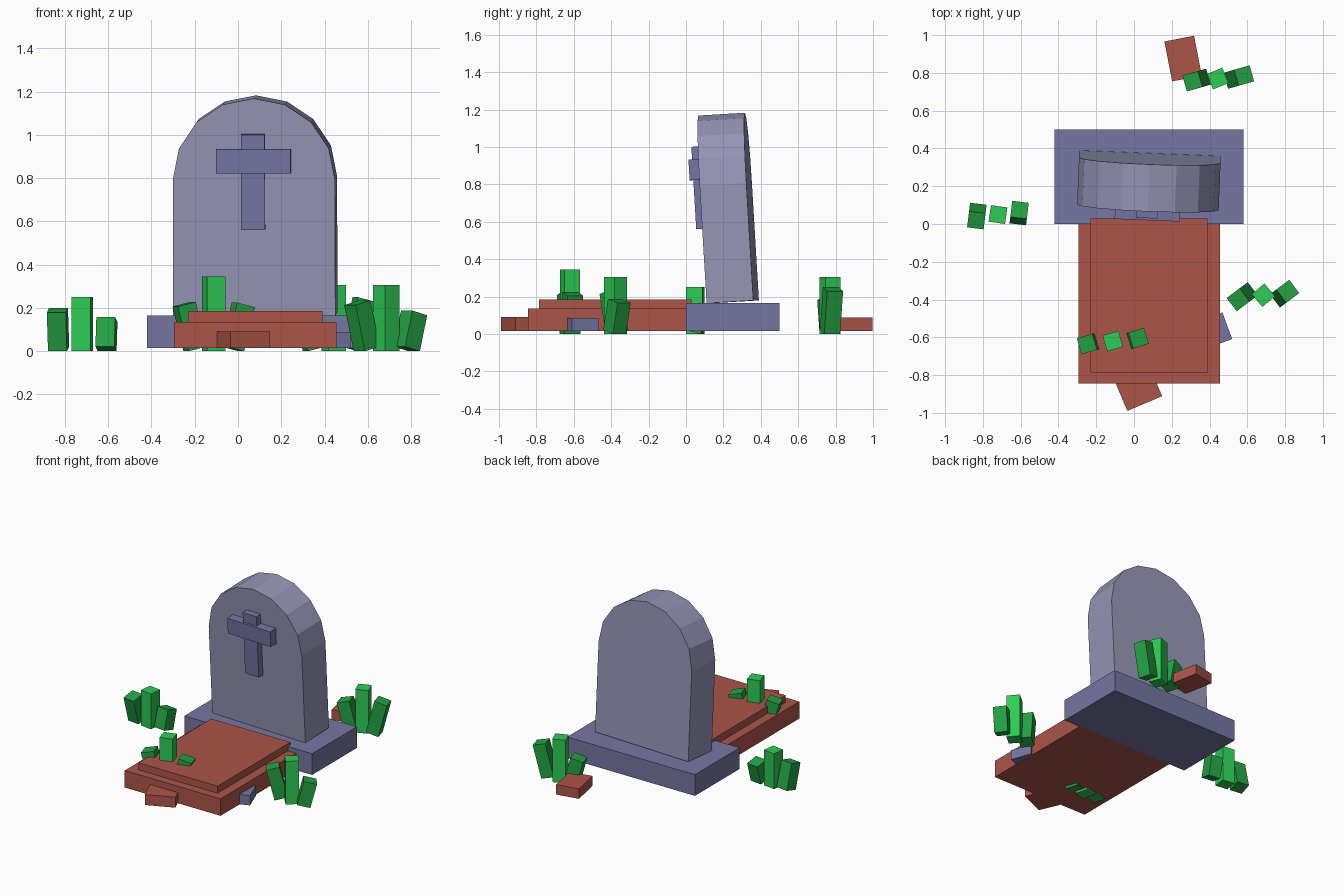
import bpy, bmesh, math
from mathutils import Matrix, Vector

cube = bpy.data.objects.get("Cube")
if cube:
    bpy.data.objects.remove(cube, do_unlink=True)


def material(name, rgb):
    m = bpy.data.materials.new(name)
    m.use_nodes = True
    color = (*rgb, 1)
    m.diffuse_color = color
    bsdf = next(n for n in m.node_tree.nodes if n.type == "BSDF_PRINCIPLED")
    bsdf.inputs["Base Color"].default_value = color
    return m


STONE = material("light_stone", (0.30, 0.30, 0.47))
DARK_STONE = material("dark_stone", (0.18, 0.18, 0.37))
EARTH = material("red_earth", (0.41, 0.09, 0.065))
LEAF = material("leaf_green", (0.018, 0.36, 0.056))
BRIGHT_LEAF = material("bright_leaf_green", (0.027, 0.60, 0.09))


def finish(name, bm, mat, matrix):
    bmesh.ops.recalc_face_normals(bm, faces=bm.faces)
    mesh = bpy.data.meshes.new(name)
    bm.to_mesh(mesh)
    bm.free()
    mesh.materials.append(mat)
    ob = bpy.data.objects.new(name, mesh)
    ob.matrix_world = matrix
    bpy.context.collection.objects.link(ob)
    return ob


def box(name, mat, center, size, matrix=Matrix()):
    bm = bmesh.new()
    bmesh.ops.create_cube(bm, size=1)
    bmesh.ops.scale(bm, vec=size, verts=bm.verts)
    return finish(name, bm, mat, matrix @ Matrix.Translation(center))


def turned(x, y, z, yaw, lean=0):
    """Placement turned about z, then leaning along its own x."""
    return (Matrix.Translation((x, y, z)) @ Matrix.Rotation(math.radians(yaw), 4, "Z")
            @ Matrix.Rotation(lean, 4, "Y"))


# Plinth and grave mound
box("plinth", DARK_STONE, (0.08, 0.25, 0.09), (1, 0.5, 0.15))
box("mound_lower", EARTH, (0.08, -0.42, 0.075), (0.75, 0.85, 0.12))
box("mound_upper", EARTH, (0.08, -0.378, 0.155), (0.62, 0.815, 0.06))

# Leaning headstone with an eight-sided arch
tilt = (Matrix.Translation((0.08, 0.25, 0.172))
        @ Matrix.Rotation(math.radians(-2.3), 4, "Z")
        @ Matrix.Rotation(math.radians(3.4), 4, "X"))
RADIUS, DEPTH, SPRING = 0.375, 0.25, 0.63
bm = bmesh.new()
outline = [(-RADIUS, 0), (RADIUS, 0)]
outline += [(RADIUS * math.cos(a), SPRING + RADIUS * math.sin(a))
            for a in (math.pi * i / 8 for i in range(9))]
face = bm.faces.new([bm.verts.new((x, -DEPTH / 2, z)) for x, z in outline])
extruded = bmesh.ops.extrude_face_region(bm, geom=[face])
new_verts = [g for g in extruded["geom"] if isinstance(g, bmesh.types.BMVert)]
bmesh.ops.translate(bm, verts=new_verts, vec=(0, DEPTH, 0))
finish("headstone", bm, STONE, tilt)

# Raised cross
box("cross_upright", DARK_STONE, (-0.003, -0.135, 0.62), (0.11, 0.07, 0.44), tilt)
box("cross_bar", DARK_STONE, (-0.001, -0.145, 0.717), (0.345, 0.08, 0.11), tilt)

# Loose bricks
box("front_brick", EARTH, (0, 0, 0), (0.2, 0.24, 0.074), turned(0.01, -0.84, 0.053, 23))
box("back_brick", EARTH, (0, 0, 0), (0.16, 0.215, 0.07), turned(0.26, 0.876, 0.052, 11))
box("side_brick", DARK_STONE, (0, 0, 0), (0.2, 0.15, 0.07), turned(0.4, -0.573, 0.051, 20))

# Grass tufts: middle x, y, middle turn, side turn, heights left / middle / right
WIDTH, LEAN, GAP = 0.088, 0.25, 0.112
tufts = {
    "left_outer": (-0.72, 0.05, -8, 83, (0.2, 0.25, 0.157)),
    "front": (-0.112, -0.62, 16, 17, (0.228, 0.345, 0.225)),
    "right_outer": (0.685, -0.377, 40, 37, (0.235, 0.305, 0.188)),
    "back": (0.443, 0.77, 22, 16, (0.2, 0.305, 0.25)),
}
for name, (x, y, turn, side_turn, heights) in tufts.items():
    for side, label, top in zip((-1, 0, 1), ("left", "middle", "right"), heights):
        lean = side * LEAN
        length = (top - WIDTH * math.sin(abs(lean))) / math.cos(lean)
        place = turned(x + side * GAP, y + side * 0.008, top / 2,
                       side_turn if side else turn, lean)
        box(f"{name}_grass_{label}", LEAF if side else BRIGHT_LEAF,
            (0, 0, 0), (WIDTH, WIDTH, length), place)
